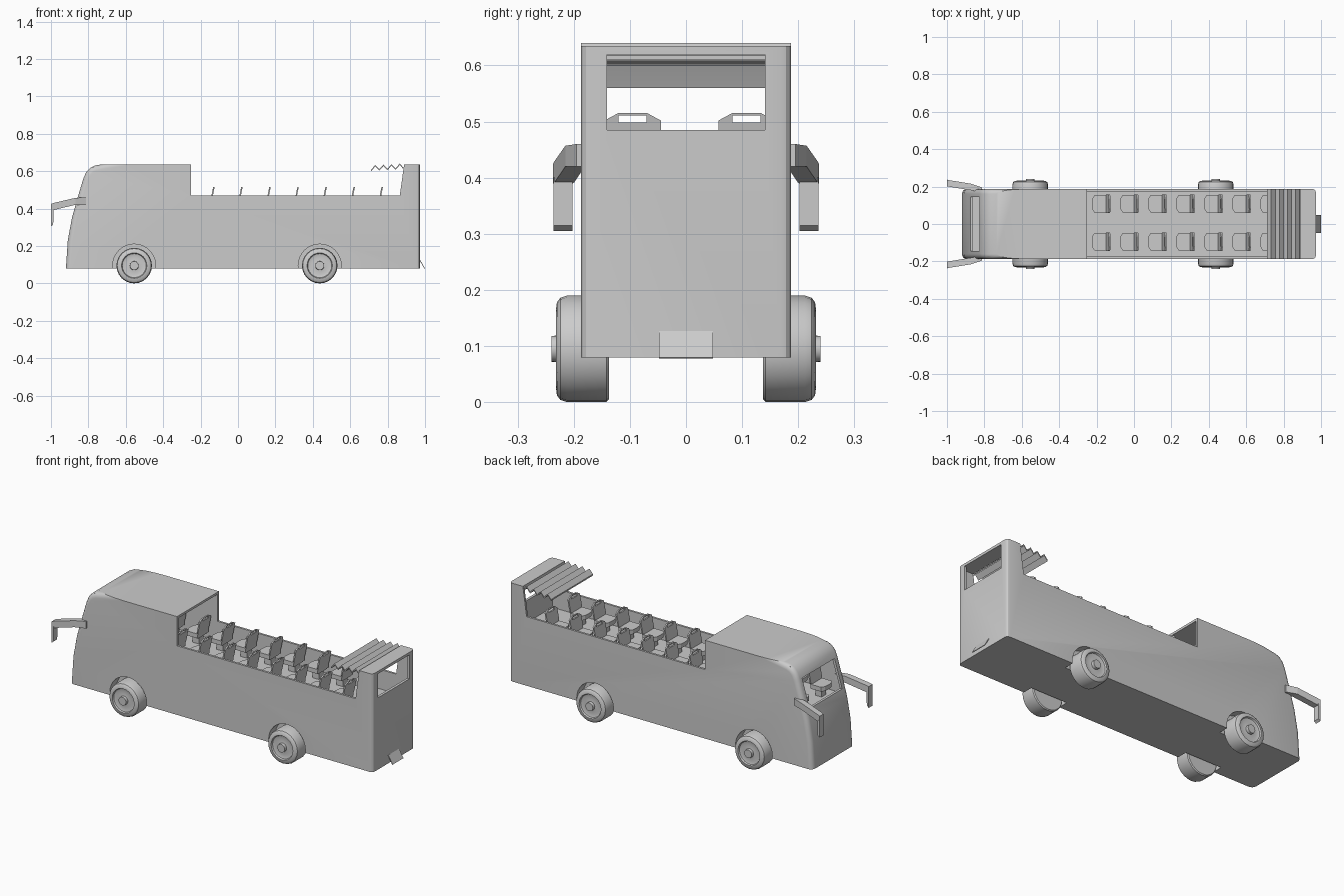
import bpy, bmesh, math
from mathutils import Vector

if "Cube" in bpy.data.objects:
    bpy.data.objects.remove(bpy.data.objects["Cube"])

def finish(name, bm, smooth=None):
    bmesh.ops.recalc_face_normals(bm, faces=bm.faces)
    me = bpy.data.meshes.new(name)
    bm.to_mesh(me)
    bm.free()
    ob = bpy.data.objects.new(name, me)
    bpy.context.collection.objects.link(ob)
    activate(ob)
    if smooth:
        bpy.ops.object.shade_smooth_by_angle(angle=math.radians(smooth))
    return ob

def activate(ob):
    bpy.ops.object.select_all(action='DESELECT')
    ob.select_set(True)
    bpy.context.view_layer.objects.active = ob

def prism(bm, pts, depth):
    """Closed polygon of 3D points pushed along a depth vector."""
    f = bm.faces.new([bm.verts.new(p) for p in pts])
    r = bmesh.ops.extrude_face_region(bm, geom=[f])
    vs = [v for v in r['geom'] if isinstance(v, bmesh.types.BMVert)]
    bmesh.ops.translate(bm, verts=vs, vec=depth)

def side_prism(bm, prof, y0, y1):
    prism(bm, [(x, y0, z) for x, z in prof], Vector((0, y1 - y0, 0)))

def rect(x0, x1, z0, z1):
    return [(x0, z0), (x1, z0), (x1, z1), (x0, z1)]

def cut(target, prof, y0, y1):
    bm = bmesh.new()
    side_prism(bm, prof, y0, y1)
    c = finish("cutter", bm)
    c.hide_render = True
    activate(target)
    m = target.modifiers.new("cut", 'BOOLEAN')
    m.operation, m.solver, m.object = 'DIFFERENCE', 'EXACT', c
    bpy.ops.object.modifier_apply(modifier=m.name)
    bpy.data.objects.remove(c)

WHEEL_X = (-0.555, 0.437)
W, ROOF, FLOOR = 0.187, 0.635, 0.36

# body shell: side profile with the open-top notch, rounded upright corners
prof = [(-.92, .08), (-.91, .23), (-.888, .35), (-.857, .46), (-.827, .56), (-.812, .595),
        (-.79, .618), (-.765, .63), (-.735, ROOF), (-.25, ROOF), (-.25, .47), (.865, .47),
        (.888, ROOF), (.972, ROOF), (.972, .08)]
bm = bmesh.new()
side_prism(bm, prof, -W, W)
front, rear = [], []
for e in bm.edges:
    a, b = (v.co for v in e.verts)
    if abs(a.y - b.y) < 1e-4:
        if max(a.x, b.x) < -.73:
            if abs(a.z - b.z) > 1e-4:
                front.append(e)
        elif min(a.x, b.x) > .97:
            rear.append(e)
bmesh.ops.bevel(bm, geom=rear, offset=.018, segments=3, profile=.5, affect='EDGES')
front = [e for e in front if e.is_valid]
bmesh.ops.bevel(bm, geom=front, offset=.026, segments=4, profile=.5, affect='EDGES')
body = finish("bus_body", bm)

# passenger cabin, windscreen, rear window and wheel wells
cut(body, [(-.872, FLOOR), (-.842, .46), (-.81, .56), (-.775, .622), (.957, .622), (.957, FLOOR)],
    -.175, .175)
cut(body, rect(-1, -.76, .40, .56), -.145, .145)
cut(body, rect(.93, 1.0, .485, .62), -.141, .141)
for wx in WHEEL_X:
    circ = [(wx + .115 * math.cos(i * math.tau / 32), .095 + .115 * math.sin(i * math.tau / 32))
            for i in range(32)]
    for s in (-1, 1):
        cut(body, circ, s * .13, s * .25)
activate(body)
bpy.ops.object.shade_smooth_by_angle(angle=math.radians(25))

# wheels: lathed tyre, recessed rim and hub
wheel_prof = [(0, .137), (.09, .137), (.095, .142), (.095, .212), (.091, .224), (.083, .23),
              (.068, .232), (.064, .224), (.05, .22), (.024, .224), (.023, .24), (0, .24)]
for wx in WHEEL_X:
    for s, side in ((-1, "right"), (1, "left")):
        bm = bmesh.new()
        vs = [bm.verts.new((r, s * y, 0)) for r, y in wheel_prof]
        es = [bm.edges.new(p) for p in zip(vs, vs[1:])]
        bmesh.ops.spin(bm, geom=vs + es, cent=(0, 0, 0), axis=(0, 1, 0), angle=math.tau,
                       steps=24, use_duplicate=False)
        # stand the lathed wheel on the ground
        for v in bm.verts:
            if abs(v.co.z) < 1e-7:
                v.co.z = 0
        bmesh.ops.remove_doubles(bm, verts=bm.verts, dist=1e-5)
        w = finish("wheel_" + side, bm, 30)
        w.location = (wx, 0, .095)

# seat: leaning back with a grip hole, cushion and pedestal
bm = bmesh.new()
outline = [(-.04, .40), (.04, .40), (.05, .44), (.05, .502), (.026, .515), (-.026, .515),
           (-.05, .502), (-.05, .44), (-.025, .498), (.025, .498), (.025, .511), (-.025, .511)]
v = [bm.verts.new(((z - .515) * .2, y, z)) for y, z in outline]
faces = [bm.faces.new([v[i] for i in ids]) for ids in
         ((0, 1, 2, 3, 9, 8, 6, 7), (3, 4, 10, 9), (5, 6, 8, 11), (4, 5, 11, 10))]
r = bmesh.ops.extrude_face_region(bm, geom=faces)
bmesh.ops.translate(bm, vec=(-.008, 0, 0),
                    verts=[g for g in r['geom'] if isinstance(g, bmesh.types.BMVert)])
bmesh.ops.delete(bm, geom=[f for f in faces if f.is_valid], context='FACES_ONLY')
bm.faces.ensure_lookup_table()
for ids in ((0, 1, 2, 3, 9, 8, 6, 7), (3, 4, 10, 9), (5, 6, 8, 11), (4, 5, 11, 10)):
    bm.faces.new([v[i] for i in ids])
prism(bm, [(x, y, .405) for x, y in ((-.02, -.048), (-.085, -.048), (-.097, -.03), (-.1, 0),
      (-.097, .03), (-.085, .048), (-.02, .048))], Vector((0, 0, .025)))
side_prism(bm, rect(-.07, -.03, FLOOR - .002, .406), -.02, .02)
seat = finish("seat", bm)
seat_mesh = seat.data
bpy.data.objects.remove(seat)
for i in range(11):
    for y in (-.095, .108):
        ob = bpy.data.objects.new("seat", seat_mesh)
        ob.location = (-.725 + .15 * i, y, 0)
        bpy.context.collection.objects.link(ob)

# folded roof cover: zigzag sheet
top = [(.712 + .0218 * i, (.600 if i % 2 == 0 else .624) + .0012 * i) for i in range(9)]
bm = bmesh.new()
side_prism(bm, top + [(x, z + .008) for x, z in reversed(top)], -W, W)
finish("folding_roof", bm)

# mirrors: bent arm with a hanging glass
for s, side in ((-1, "right"), (1, "left")):
    bm = bmesh.new()
    rings = []
    for x, y0, y1, z0, z1 in ((-.812, .17, .195, .42, .46), (-.87, .18, .215, .42, .457),
                              (-.986, .199, .234, .392, .43), (-1.0, .202, .237, .390, .425)):
        rings.append([bm.verts.new((x, s * y, z)) for y, z in
                      ((y0, z0), (y1, z0), (y1, z1), (y0, z1))])
    for a, b in zip(rings, rings[1:]):
        for i in range(4):
            bm.faces.new((a[i], a[(i + 1) % 4], b[(i + 1) % 4], b[i]))
    bm.faces.new(rings[0])
    bm.faces.new(rings[-1])
    side_prism(bm, [(-1, .305), (-.988, .315), (-.986, .40), (-1, .40)], s * .202, s * .236)
    finish("mirror_" + side, bm)

# rear plate, tilted outward at the bottom
bm = bmesh.new()
side_prism(bm, [(.970, .125), (.997, .078), (1.0, .080), (.973, .127)], -.048, .048)
finish("rear_plate", bm)
